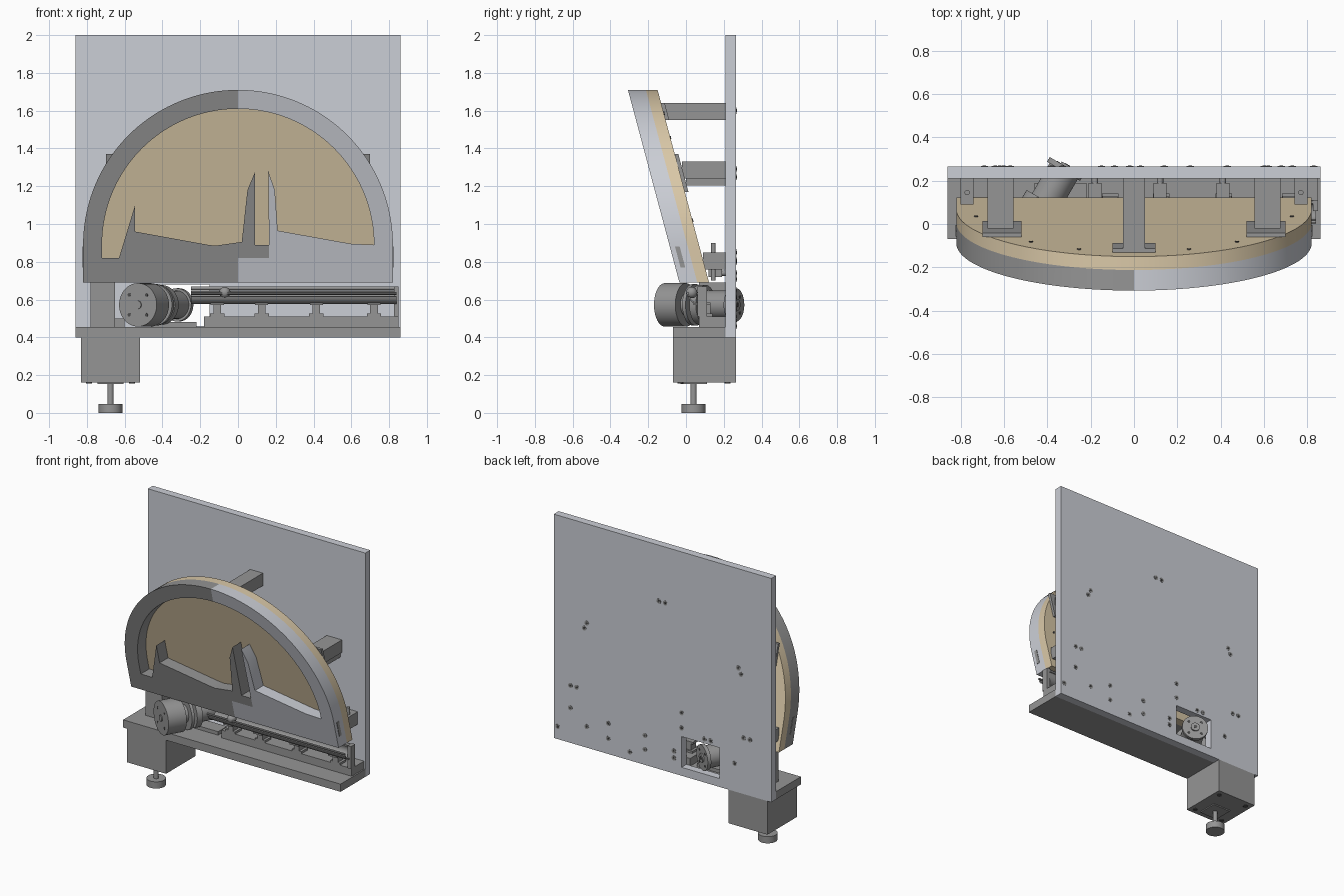
import bpy, bmesh, math
from mathutils import Matrix, Vector

cube = bpy.data.objects.get("Cube")
if cube:
    bpy.data.objects.remove(cube)


def material(name, rgb):
    m = bpy.data.materials.new(name)
    m.use_nodes = True
    m.diffuse_color = (*rgb, 1)
    m.node_tree.nodes["Principled BSDF"].inputs["Base Color"].default_value = (*rgb, 1)
    return m


LIGHT = material("pale blue grey", (0.60, 0.62, 0.67))
GREY = material("mid grey", (0.30, 0.30, 0.30))
TAN = material("tan board", (0.70, 0.58, 0.39))
DARK = material("dark recess", (0.08, 0.08, 0.08))


def finish(name, bm, mat, smooth=True):
    bmesh.ops.recalc_face_normals(bm, faces=bm.faces)
    me = bpy.data.meshes.new(name)
    bm.to_mesh(me)
    bm.free()
    me.materials.append(mat)
    ob = bpy.data.objects.new(name, me)
    bpy.context.collection.objects.link(ob)
    if smooth:
        bpy.ops.object.select_all(action="DESELECT")
        ob.select_set(True)
        bpy.context.view_layer.objects.active = ob
        bpy.ops.object.shade_smooth_by_angle(angle=math.radians(30))
    return ob


def box(name, x, y, z, mat=GREY):
    bm = bmesh.new()
    bmesh.ops.create_cube(bm, size=1)
    for v in bm.verts:
        v.co = [lo + (c + 0.5) * (hi - lo) for c, (lo, hi) in zip(v.co, (x, y, z))]
    return finish(name, bm, mat, False)


def rod(name, start, end, r, mat=GREY, sides=40):
    a, b = Vector(start), Vector(end)
    d = b - a
    bm = bmesh.new()
    turn = d.to_track_quat("Z", "Y").to_matrix().to_4x4()
    bmesh.ops.create_cone(bm, cap_ends=True, segments=sides, radius1=r, radius2=r,
                          depth=d.length, matrix=Matrix.Translation((a + b) / 2) @ turn)
    return finish(name, bm, mat)


def lean(z):
    """Depth of the leaning front plane at height z."""
    return -0.035 - 0.267 * (z - 0.69)


def slab(name, outline, near, far, mat):
    """Extrude an x-z outline backwards from the leaning plane."""
    bm = bmesh.new()
    f = bm.faces.new([bm.verts.new((x, lean(z) + near, z)) for x, z in outline])
    ext = bmesh.ops.extrude_face_region(bm, geom=[f])
    new = [g for g in ext["geom"] if isinstance(g, bmesh.types.BMVert)]
    bmesh.ops.translate(bm, verts=new, vec=(0, far - near, 0))
    return finish(name, bm, mat)


def arc(r, start, end, n=40):
    angles = [math.radians(start + (end - start) * i / n) for i in range(n + 1)]
    return [(r * math.cos(a), 0.89 + r * math.sin(a)) for a in angles]


# Back panel with a square motor opening
panel = box("back_panel", (-0.86, 0.86), (0.21, 0.265), (0.40, 2.0), LIGHT)
cutter = box("opening_cutter", (-0.45, -0.15), (0.1, 0.4), (0.46, 0.68))
cutter.hide_render = True
mod = panel.modifiers.new("opening", "BOOLEAN")
mod.object, mod.operation, mod.solver = cutter, "DIFFERENCE", "EXACT"
bpy.context.view_layer.objects.active = panel
bpy.ops.object.modifier_apply(modifier="opening")
bpy.data.objects.remove(cutter)

# Screws on the rear of the panel
screws = [(-.02, 1.6), (.03, 1.6), (.62, 1.25), (.6, 1.29), (-.6, 1.29), (-.62, 1.25),
          (.73, .81), (.68, .81), (.73, .65), (.83, .49), (.6, .55), (.43, .62), (.43, .51),
          (.26, .46), (.14, .61), (.14, .51), (-.15, .85), (-.15, .74), (-.09, .51),
          (-.09, .56), (-.33, .71), (-.38, .71), (-.64, .8), (-.69, .8), (-.57, .6)]
for x, z in screws:
    rod("panel_screw", (x, 0.264, z), (x, 0.267, z), 0.017, GREY, 16)
    rod("panel_screw_socket", (x, 0.266, z), (x, 0.269, z), 0.008, DARK, 12)

# Shelf, block and adjustable foot
box("shelf", (-0.86, 0.86), (-0.07, 0.21), (0.40, 0.455))
box("foot_block", (-0.83, -0.52), (-0.07, 0.265), (0.16, 0.40))
box("foot_plate", (-0.745, -0.605), (-0.03, 0.11), (0.152, 0.16))
rod("foot_stem", (-0.675, 0.04, 0.04), (-0.675, 0.04, 0.16), 0.016)
rod("foot_pad", (-0.675, 0.04, 0), (-0.675, 0.04, 0.048), 0.063)
for x in (-0.79, -0.56):
    for y in (-0.03, 0.22):
        rod("block_screw", (x, y, 0.156), (x, y, 0.162), 0.016, DARK, 16)

# Leaning board and its two-piece rim
board = arc(0.82, 0, 180, 80) + [(-0.82, 0.69), (0.82, 0.69)]
slab("board", board, 0.095, 0.157, TAN)
left_edge = [(-0.72, 0.82), (-0.63, 0.82), (-0.545, 1.10), (-0.545, 0.96), (-0.16, 0.89),
             (-0.12, 0.885), (0.02, 0.905), (0.05, 1.18), (0.09, 1.275), (0.09, 0.89),
             (0.165, 0.89), (0.165, 0.82), (0, 0.82), (0, 0.69), (-0.82, 0.69)]
slab("rim_dark_half", arc(0.82, 180, 90) + arc(0.72, 90, 180) + left_edge, 0, 0.095, GREY)
right_edge = [(0.6, 0.895), (0.21, 0.965), (0.195, 1.18), (0.16, 1.28), (0.165, 0.82),
              (0, 0.82), (0, 0.69), (0.82, 0.69)]
slab("rim_light_half", arc(0.82, 0, 90) + arc(0.72, 90, 0) + right_edge, 0, 0.095, LIGHT)

# Slots in the rim sides
for s in (-1, 1):
    bm = bmesh.new()
    bmesh.ops.create_cube(bm, size=1)
    for v in bm.verts:
        z = 0.825 + v.co.z * 0.11
        v.co = (s * 0.82 + v.co.x * 0.006, lean(z) + 0.04 + v.co.y * 0.025, z)
    finish("rim_slot", bm, GREY, False)

# Small screws on the rear of the board
for i in range(9):
    a = math.radians(10 + 20 * i)
    x, z = 0.74 * math.cos(a), 0.89 + 0.74 * math.sin(a)
    y = lean(z) + 0.157
    rod("board_screw", (x, y - 0.004, z), (x, y + 0.004, z + 0.001), 0.009, DARK, 12)


# Arms holding the board to the panel
def flange(x, z, half_w, half_h):
    ring = [(x - half_w, z - half_h), (x + half_w, z - half_h),
            (x + half_w, z + half_h), (x - half_w, z + half_h)]
    slab("arm_flange", ring, 0.156, 0.176, GREY)


box("top_arm", (-0.05, 0.05), (-0.115, 0.21), (1.55, 1.64))
flange(0, 1.595, 0.1, 0.045)
for s in (-1, 1):
    xs = sorted((s * 0.555, s * 0.675))
    box("side_arm", xs, (-0.02, 0.21), (1.24, 1.33))
    box("side_arm_web", sorted((s * 0.565, s * 0.665)), (0.0, 0.21), (1.205, 1.24))
    flange(s * 0.61, 1.27, 0.09, 0.1)
    box("lower_bracket", sorted((s * 0.74, s * 0.80)), (0.09, 0.21), (0.76, 0.85))
    rod("bracket_pin", (s * 0.77, 0.145, 0.70), (s * 0.77, 0.145, 0.90), 0.012)
for x in (-0.18, 0.12, 0.41):
    box("small_bracket", (x - 0.03, x + 0.03), (0.12, 0.19), (0.72, 0.76))
    rod("small_bracket_pin", (x, 0.17, 0.74), (x, 0.21, 0.74), 0.015)

# Post at the left of the launcher
box("post", (-0.78, -0.65), (0.07, 0.21), (0.455, 0.69))
box("post_foot", (-0.66, -0.60), (0.09, 0.21), (0.455, 0.50))

# Platform, rail supports, channel rail and ball
box("platform", (-0.18, 0.85), (0.07, 0.21), (0.455, 0.51))
for x in (-0.11, 0.125, 0.415, 0.72):
    box("support_foot", (x - 0.038, x + 0.038), (0.07, 0.14), (0.51, 0.525))
    box("support_web", (x - 0.02, x + 0.02), (0.07, 0.13), (0.52, 0.575))
    box("support_head", (x - 0.035, x + 0.035), (0.04, 0.13), (0.57, 0.585))
bm = bmesh.new()
section = []
for r, order in ((0.048, range(17)), (0.040, range(16, -1, -1))):
    for i in order:
        a = math.radians(-170 + 200 * i / 16)
        section.append((0.06 + r * math.cos(a), 0.625 + r * math.sin(a)))
f = bm.faces.new([bm.verts.new((-0.25, y, z)) for y, z in section])
ext = bmesh.ops.extrude_face_region(bm, geom=[f])
bmesh.ops.translate(bm, vec=(1.09, 0, 0),
                    verts=[g for g in ext["geom"] if isinstance(g, bmesh.types.BMVert)])
finish("channel_rail", bm, GREY)
rod("rail_lip", (-0.25, 0.01, 0.632), (0.84, 0.01, 0.632), 0.007, GREY, 12)
rod("rail_back_lip", (-0.25, 0.1, 0.66), (0.84, 0.1, 0.66), 0.01, GREY, 12)
box("rail_end", (0.825, 0.85), (0.06, 0.11), (0.51, 0.67))
bm = bmesh.new()
bmesh.ops.create_uvsphere(bm, u_segments=24, v_segments=12, radius=0.03,
                          matrix=Matrix.Translation((-0.07, 0.03, 0.637)))
finish("ball", bm, GREY)

# Launcher drive, running diagonally through the panel opening
origin, axis = Vector((-0.53, -0.112, 0.572)), Vector((0.5, 0.866, 0))
drive = [("front_wheel", 0, 0.13, 0.115), ("wheel_hub", -0.006, 0.02, 0.022),
         ("spacer", 0.13, 0.2, 0.06), ("rear_wheel", 0.17, 0.19, 0.11),
         ("drive_ring", 0.21, 0.25, 0.105), ("motor_body", 0.25, 0.42, 0.075),
         ("motor_cap", 0.41, 0.435, 0.088), ("motor_hub", 0.43, 0.445, 0.03)]
for name, a, b, r in drive:
    rod(name, origin + axis * a, origin + axis * b, r)
side = Vector((0.866, -0.5, 0))
for k in range(4):
    t = math.radians(45 + 90 * k)
    off = side * math.cos(t) + Vector((0, 0, math.sin(t)))
    for base, r in ((-0.002, 0.075), (0.433, 0.06)):
        p = origin + axis * base + off * r
        rod("drive_screw", p, p + axis * 0.004, 0.009, DARK, 12)
p = origin + axis * 0.447
rod("motor_shaft", p - axis * 0.004, p, 0.012, DARK, 16)
box("motor_mount", (-0.46, -0.22), (0.09, 0.19), (0.455, 0.48))
